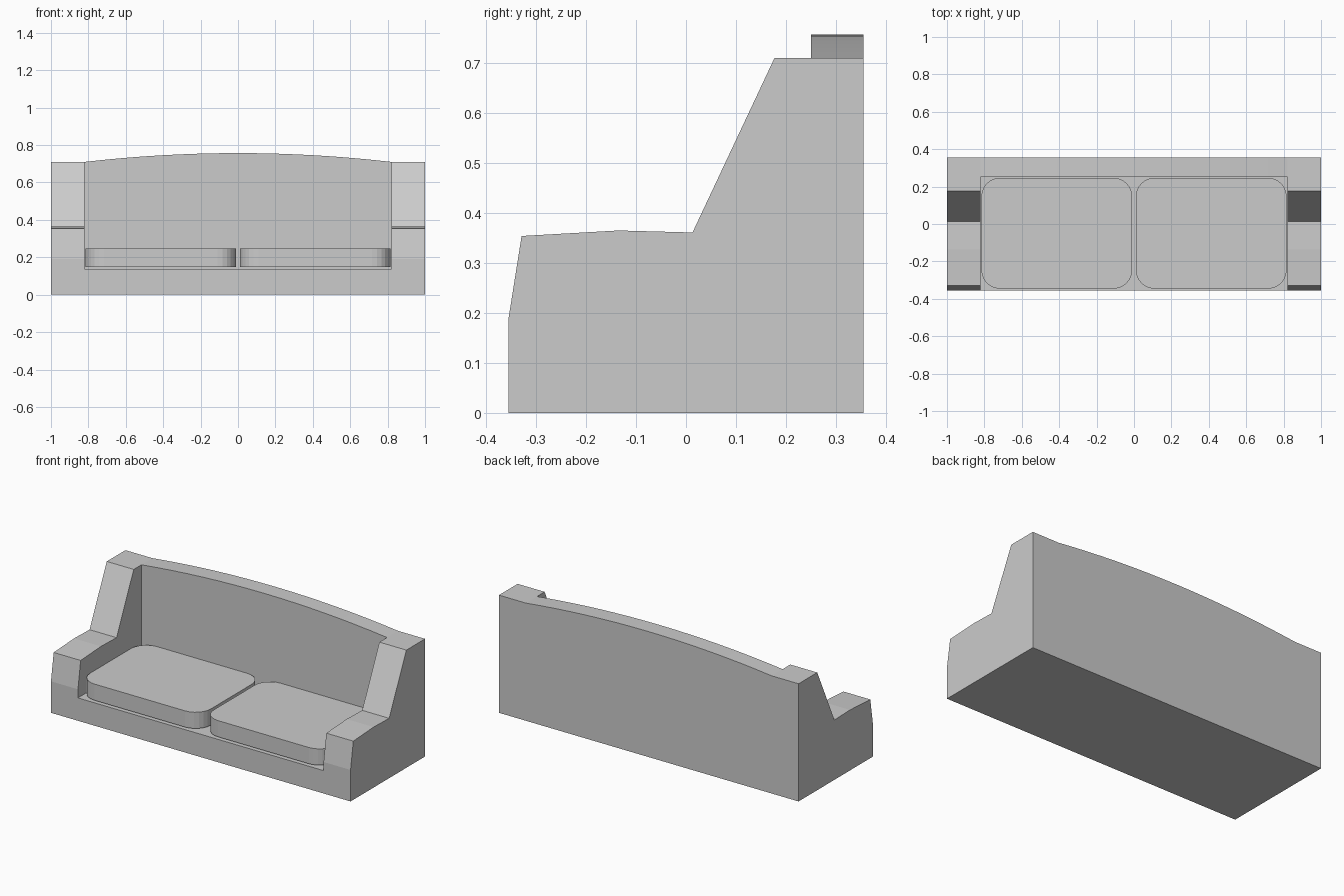
import bpy, bmesh, math
from mathutils import Vector

if "Cube" in bpy.data.objects:
    bpy.data.objects.remove(bpy.data.objects["Cube"])


def prism(name, outline, offset):
    """Extrude a closed outline of 3D points along an offset vector."""
    me = bpy.data.meshes.new(name)
    bm = bmesh.new()
    face = bm.faces.new([bm.verts.new(p) for p in outline])
    ext = bmesh.ops.extrude_face_region(bm, geom=[face])
    moved = [v for v in ext["geom"] if isinstance(v, bmesh.types.BMVert)]
    bmesh.ops.translate(bm, verts=moved, vec=Vector(offset))
    bmesh.ops.recalc_face_normals(bm, faces=bm.faces)
    bm.to_mesh(me)
    bm.free()
    ob = bpy.data.objects.new(name, me)
    bpy.context.collection.objects.link(ob)
    return ob


def rounded_rect(x0, x1, y0, y1, z, r, steps=6):
    corners = [(x1 - r, y1 - r), (x0 + r, y1 - r), (x0 + r, y0 + r), (x1 - r, y0 + r)]
    pts = []
    for i, (cx, cy) in enumerate(corners):
        for s in range(steps + 1):
            a = math.pi / 2 * (i + s / steps)
            pts.append((cx + r * math.cos(a), cy + r * math.sin(a), z))
    return pts


INNER, FRONT, REAR, BACK_FACE = 0.82, -0.355, 0.355, 0.25

# Arms: side profile with a sloping wing up to the back
arm_profile = [(FRONT, 0), (REAR, 0), (REAR, 0.71), (0.177, 0.71), (0.013, 0.361),
               (-0.135, 0.365), (-0.329, 0.354), (FRONT, 0.19)]
for side, label in ((-1, "left"), (1, "right")):
    prism(label + "_arm", [(side * INNER, y, z) for y, z in arm_profile],
          (side * (1 - INNER), 0, 0))

# Backrest with a gently arched top
SEG = 16
arch = []
for i in range(SEG + 1):
    t = 1 - 2 * i / SEG
    arch.append((INNER * t, BACK_FACE, 0.71 + 0.047 * (1 - t * t)))
prism("backrest", [(-INNER, BACK_FACE, 0), (INNER, BACK_FACE, 0)] + arch,
      (0, REAR - BACK_FACE, 0))

# Seat base between the arms
prism("seat_base", [(-INNER, FRONT, 0), (INNER, FRONT, 0),
                    (INNER, FRONT, 0.138), (-INNER, FRONT, 0.138)],
      (0, BACK_FACE - FRONT, 0))

# Two loose seat cushions with rounded corners
for side, label in ((-1, "left"), (1, "right")):
    x0, x1 = sorted((side * 0.01, side * 0.816))
    prism(label + "_cushion", rounded_rect(x0, x1, -0.346, 0.247, 0.148, 0.1),
          (0, 0, 0.098))
